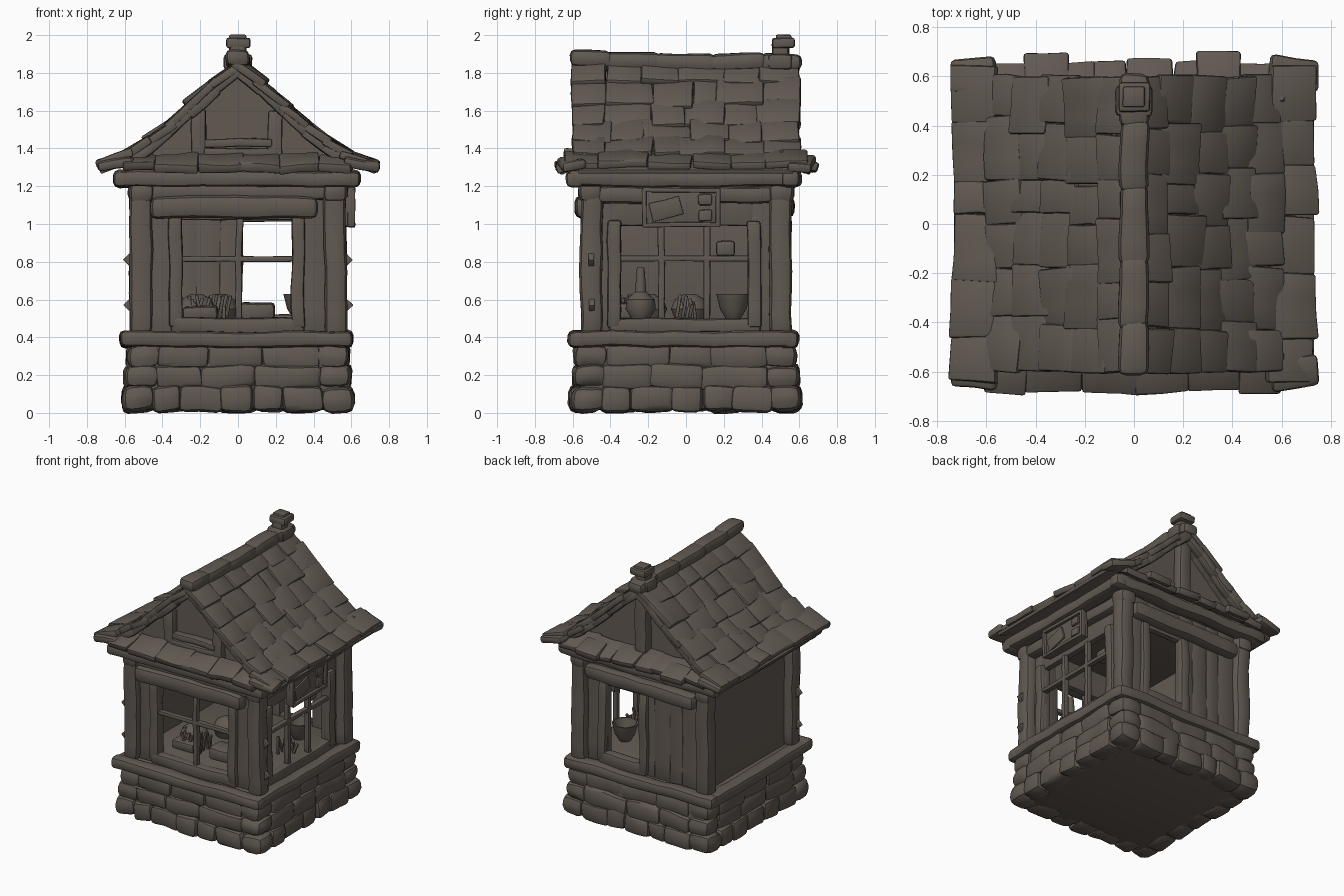
import bpy, bmesh, math, random
from mathutils import Matrix, Vector, noise

random.seed(7)
if "Cube" in bpy.data.objects:
    bpy.data.objects.remove(bpy.data.objects["Cube"])

mat = bpy.data.materials.new("weathered brown")
mat.use_nodes = True
COLOUR = (0.12, 0.1, 0.083, 1)
mat.diffuse_color = COLOUR
mat.node_tree.nodes["Principled BSDF"].inputs["Base Color"].default_value = COLOUR


def finish(name, bm):
    mesh = bpy.data.meshes.new(name)
    bm.to_mesh(mesh)
    bm.free()
    mesh.materials.append(mat)
    ob = bpy.data.objects.new(name, mesh)
    bpy.context.collection.objects.link(ob)
    bpy.ops.object.select_all(action='DESELECT')
    ob.select_set(True)
    bpy.context.view_layer.objects.active = ob
    bpy.ops.object.shade_smooth_by_angle(angle=math.radians(40))
    return ob


def add_box(target, centre, size, rot=(0, 0, 0), wobble=0.012, bevel=0.25):
    """Rounded, slightly uneven block merged into the target part."""
    bm = bmesh.new()
    bmesh.ops.create_cube(bm, size=1)
    bmesh.ops.scale(bm, vec=size, verts=bm.verts)
    bmesh.ops.bevel(bm, geom=bm.edges[:], offset=min(size) * bevel, segments=2,
                    affect='EDGES', profile=0.5)
    axis = max(range(3), key=lambda i: size[i])
    cuts = int(size[axis] / 0.12)
    normal = Vector([float(i == axis) for i in range(3)])
    for i in range(1, cuts + 1):
        at = normal * size[axis] * (i / (cuts + 1) - 0.5)
        bmesh.ops.bisect_plane(bm, geom=bm.verts[:] + bm.edges[:] + bm.faces[:],
                               plane_co=at, plane_no=normal)
    turn = Matrix.Rotation(rot[2], 4, 'Z') @ Matrix.Rotation(rot[1], 4, 'Y') @ Matrix.Rotation(rot[0], 4, 'X')
    bm.transform(Matrix.Translation(centre) @ turn)
    shift = Vector((random.random(), random.random(), random.random())) * 9
    for v in bm.verts:
        v.co += noise.noise_vector(v.co * 5 + shift) * wobble
    temp = bpy.data.meshes.new("temp")
    bm.to_mesh(temp)
    bm.free()
    target.from_mesh(temp)
    bpy.data.meshes.remove(temp)


def box_part(name, *boxes, **kw):
    bm = bmesh.new()
    for b in boxes:
        add_box(bm, *b, **kw)
    return finish(name, bm)


def splits(a, b, n):
    """Uneven spans along a line."""
    step = (b - a) / n
    inner = [a + step * (i + random.uniform(-0.22, 0.22)) for i in range(1, n)]
    edges = [a] + inner + [b]
    return list(zip(edges, edges[1:]))


def lathe(name, profile, place, sides=16):
    bm = bmesh.new()
    verts = [bm.verts.new((r, 0, z)) for r, z in profile]
    edges = [bm.edges.new(p) for p in zip(verts, verts[1:])]
    bmesh.ops.spin(bm, geom=verts + edges, axis=(0, 0, 1), cent=(0, 0, 0),
                   steps=sides, angle=math.tau, use_duplicate=False)
    bmesh.ops.remove_doubles(bm, verts=bm.verts, dist=0.0005)
    bmesh.ops.recalc_face_normals(bm, faces=bm.faces)
    bm.transform(Matrix.Translation(place))
    return finish(name, bm)


# Stone plinth: solid core, courses of stones and rounded corner stones
box_part("plinth_core", ((0, 0, 0.2), (1.13, 1.13, 0.37)), wobble=0, bevel=0.1)
stones = bmesh.new()
for z0, z1, reach, count in ((0.01, 0.14, 0.608, 5), (0.13, 0.25, 0.593, 3), (0.24, 0.36, 0.583, 3)):
    mid, tall = (z0 + z1) / 2, z1 - z0 + 0.012
    for k in range(4):
        turn = Matrix.Rotation(k * math.pi / 2, 3, 'Z')
        for a, b in splits(0.16 - reach, reach - 0.16, count):
            p = turn @ Vector(((a + b) / 2, 0.07 - reach, mid))
            add_box(stones, p, (b - a + 0.015, 0.14 + random.uniform(-0.015, 0.015), tall),
                    (0, random.uniform(-0.04, 0.04), k * math.pi / 2), wobble=0.018)
        add_box(stones, turn @ Vector((0.085 - reach, 0.085 - reach, mid)), (0.18, 0.18, tall),
                (0, 0, k * math.pi / 2), wobble=0.018, bevel=0.38)
finish("plinth_stones", stones)

# Log rings below and above the walls
for name, z, h, rx, ry in (("lower_beams", 0.39, 0.085, 0.565, 0.56), ("upper_beams", 1.24, 0.085, 0.6, 0.57)):
    ring = bmesh.new()
    for s in (-1, 1):
        add_box(ring, (-0.008, s * ry - 0.014, z), (2 * rx + 0.1, 0.1, h), bevel=0.32)
        add_box(ring, (s * rx - 0.008, -0.014, z), (0.1, 2 * ry + 0.08, h), bevel=0.32)
    finish(name, ring)
box_part("floor", ((0, 0, 0.46), (1.0, 1.0, 0.08)), wobble=0, bevel=0.05)
box_part("ceiling", ((0, 0, 1.275), (1.22, 1.18, 0.03)), wobble=0, bevel=0.05)

# Corner posts, swelling slightly at the head
posts = bmesh.new()
for sx in (-1, 1):
    for sy in (-1, 1):
        add_box(posts, (sx * 0.515, sy * 0.5, 0.81), (0.12, 0.115, 0.8), bevel=0.32)
        add_box(posts, (sx * 0.515, sy * 0.505, 1.17), (0.135, 0.13, 0.12), bevel=0.35)
finish("corner_posts", posts)
box_part("post_pegs", *[((s * 0.573, -0.5, z), (0.05, 0.03, 0.05), (0, math.pi / 4, 0))
                        for s in (-1, 1) for z in (0.57, 0.81)], wobble=0.004, bevel=0.1)


def wall(side, low, high, sill, head):
    """Plank wall with an opening; side turns it about the centre."""
    turn = Matrix.Rotation(side, 3, 'Z')
    bm = bmesh.new()

    def piece(x0, x1, z0, z1, thick=0.05, y=-0.48, **kw):
        p = turn @ Vector(((x0 + x1) / 2, y, (z0 + z1) / 2))
        add_box(bm, p, (x1 - x0, thick, z1 - z0), (0, 0, side), **kw)
    for x0, x1 in ((-0.47, low), (high, 0.47)):
        for a, b in splits(x0, x1, max(1, round((x1 - x0) / 0.13))):
            piece(a, b + 0.005, 0.43, 1.22, wobble=0.006, bevel=0.15)
    piece(low - 0.03, high + 0.03, head, 1.22, wobble=0.004)
    piece(low - 0.06, high + 0.06, 0.42, sill, 0.07, -0.5)
    for x in (low - 0.03, high + 0.03):
        piece(x - 0.035, x + 0.035, 0.45, head + 0.03, 0.06, -0.505)
    return bm, piece


bm, piece = wall(0, -0.3, 0.29, 0.505, 1.02)
piece(-0.46, 0.42, 1.03, 1.15, 0.11, -0.53, bevel=0.32)
piece(-0.47, 0.47, 1.13, 1.21, 0.08, -0.51)
piece(-0.015, 0.02, 0.49, 1.03, 0.04, -0.5)
piece(-0.3, 0.29, 0.8, 0.83, 0.04, -0.5, wobble=0.005)
finish("front_wall", bm)

bm, piece = wall(math.pi / 2, -0.35, 0.33, 0.505, 0.99)
piece(-0.47, 0.47, 1.11, 1.2, 0.09, -0.52, bevel=0.32)
for x in (-0.13, 0.11):
    piece(x - 0.018, x + 0.018, 0.49, 1.0, 0.04, -0.5, wobble=0.006)
piece(-0.35, 0.33, 0.8, 0.83, 0.04, -0.5, wobble=0.005)
finish("window_side_wall", bm)

bm, piece = wall(math.pi, -0.3, -0.02, 0.52, 1.01)
piece(-0.45, 0.45, 1.04, 1.15, 0.11, -0.52, bevel=0.32)
finish("back_wall", bm)
box_part("plain_side_wall", ((-0.485, 0, 0.82), (0.04, 0.94, 0.8)), wobble=0.004, bevel=0.1)

# Hanging sign with a raised frame and carved shapes
sign = bmesh.new()
add_box(sign, (0.575, -0.025, 1.085), (0.05, 0.4, 0.2), wobble=0.006)
for z in (0.995, 1.18):
    add_box(sign, (0.6, -0.025, z), (0.04, 0.41, 0.025), wobble=0.005)
for y in (-0.22, 0.17):
    add_box(sign, (0.6, y, 1.085), (0.04, 0.025, 0.2), wobble=0.005)
add_box(sign, (0.6, -0.11, 1.08), (0.02, 0.16, 0.1), (0.25, 0, 0))
for z in (1.04, 1.13):
    add_box(sign, (0.6, 0.1, z), (0.03, 0.07, 0.06), bevel=0.35)
finish("hanging_sign", sign)

# Roof: sheathing, shingle rows, bargeboards
slope = [(0.0, 1.845), (0.12, 1.75), (0.25, 1.632), (0.36, 1.53), (0.47, 1.44), (0.58, 1.368), (0.72, 1.315)]
sheath, tiles, barge = bmesh.new(), bmesh.new(), bmesh.new()
for s in (-1, 1):
    for i, ((x0, z0), (x1, z1)) in enumerate(zip(slope, slope[1:])):
        eave = i == len(slope) - 2
        half = 0.64 if eave else 0.6
        run = math.hypot(x1 - x0, z1 - z0)
        angle = math.atan2(z0 - z1, x1 - x0)
        mx, mz = s * (x0 + x1) / 2, (z0 + z1) / 2
        add_box(sheath, (mx, 0, mz - 0.035), (run + 0.02, 1.14, 0.025), (0, s * angle, 0), wobble=0)
        for a, b in splits(-half, half, 6):
            lift = random.uniform(-0.008, 0.006)
            add_box(tiles, (mx + s * random.uniform(-0.015, 0.006), (a + b) / 2, mz - 0.002 + lift),
                    (run + 0.045, b - a + 0.004, 0.045),
                    (random.uniform(-0.06, 0.06), s * (angle - 0.05), random.uniform(-0.04, 0.04)),
                    wobble=0.016, bevel=0.25)
        for sy in (-1, 1):
            if not eave:
                add_box(barge, (mx, sy * 0.565, mz - 0.04), (run + 0.03, 0.06, 0.06), (0, s * angle, 0))
finish("roof_sheathing", sheath)
finish("roof_shingles", tiles)
finish("bargeboards", barge)

# Skirt of shingles under each gable, with flared corners
skirt = bmesh.new()
for sy in (-1, 1):
    for a, b in splits(-0.6, 0.6, 6):
        add_box(skirt, ((a + b) / 2, sy * 0.58 - random.uniform(0, 0.02), 1.325),
                (b - a + 0.01, 0.18, 0.05), (-sy * 0.35, 0, random.uniform(-0.05, 0.05)), wobble=0.02)
    for sx in (-1, 1):
        add_box(skirt, (sx * 0.65, sy * 0.605, 1.32), (0.19, 0.13, 0.055),
                (-sy * 0.12, sx * 0.2, -sx * sy * 0.12), wobble=0.02, bevel=0.35)
for x in (-0.355, 0.345):
    add_box(skirt, (x, 0.62, 1.318), (0.18, 0.16, 0.05), (-0.3, 0, 0))
finish("gable_skirts", skirt)

# Recessed gable walls with boards
for name, sy in (("front_gable", -1), ("back_gable", 1)):
    bm = bmesh.new()
    corners = [(-0.52, 1.29), (0.52, 1.29), (0.3, 1.56), (0, 1.81), (-0.3, 1.56)]
    face = bm.faces.new([bm.verts.new((x, sy * 0.44, z)) for x, z in corners])
    out = bmesh.ops.extrude_face_region(bm, geom=[face])["geom"]
    bmesh.ops.translate(bm, vec=(0, sy * 0.04, 0), verts=[g for g in out if isinstance(g, bmesh.types.BMVert)])
    bmesh.ops.recalc_face_normals(bm, faces=bm.faces)
    if sy < 0:
        for x in (-0.21, 0.2):
            add_box(bm, (x, -0.5, 1.45), (0.08, 0.06, 0.3))
        for z in (1.38, 1.43):
            add_box(bm, (0, -0.5, z), (0.36, 0.07, 0.045))
    else:
        add_box(bm, (0, 0.51, 1.54), (0.1, 0.08, 0.48))
    finish(name, bm)

# Ridge cap and chimney
ridge = bmesh.new()
for a, b in splits(-0.6, 0.6, 5):
    y = (a + b) / 2
    add_box(ridge, (0, y, 1.857 + 0.04 * max(0, -y)), (0.12, b - a + 0.03, 0.09),
            (random.uniform(-0.03, 0.03), 0, 0), bevel=0.35)
finish("ridge_cap", ridge)
box_part("chimney", ((0, 0.5, 1.86), (0.15, 0.13, 0.08)), ((0, 0.5, 1.91), (0.09, 0.09, 0.14)),
         ((0, 0.515, 1.96), (0.13, 0.12, 0.055)), ((0, 0.515, 1.983), (0.085, 0.085, 0.03)), wobble=0.008)

# Wares on display
lathe("bottle", [(0, 0), (0.05, 0), (0.08, 0.05), (0.075, 0.1), (0.03, 0.14), (0.02, 0.27), (0, 0.27)], (0.36, -0.24, 0.5))
lathe("bowl", [(0, 0), (0.04, 0), (0.07, 0.05), (0.09, 0.13), (0.08, 0.13), (0.055, 0.05), (0, 0.03)], (0.33, 0.25, 0.5))
for place in ((-0.22, -0.2, 0.5), (-0.1, 0.02, 0.5)):
    lathe("sack", [(0, 0), (0.08, 0), (0.1, 0.05), (0.08, 0.1), (0.03, 0.13), (0, 0.13)], place)
box_part("crates", ((0.1, -0.3, 0.54), (0.18, 0.14, 0.09)), ((-0.2, -0.3, 0.53), (0.18, 0.14, 0.07)))
box_part("hanging_box", ((0.44, 0.21, 0.87), (0.07, 0.1, 0.08)), wobble=0.005)
herbs = bmesh.new()
for cx, cy in ((0.4, 0.0), (-0.2, -0.32), (-0.07, -0.3)):
    for _ in range(9):
        h = random.uniform(0.06, 0.14)
        add_box(herbs, (cx + random.uniform(-0.06, 0.06), cy + random.uniform(-0.06, 0.06), 0.5 + h / 2),
                (0.018, 0.018, h), (random.uniform(-0.3, 0.3), random.uniform(-0.3, 0.3), 0), wobble=0.004)
finish("herbs", herbs)
